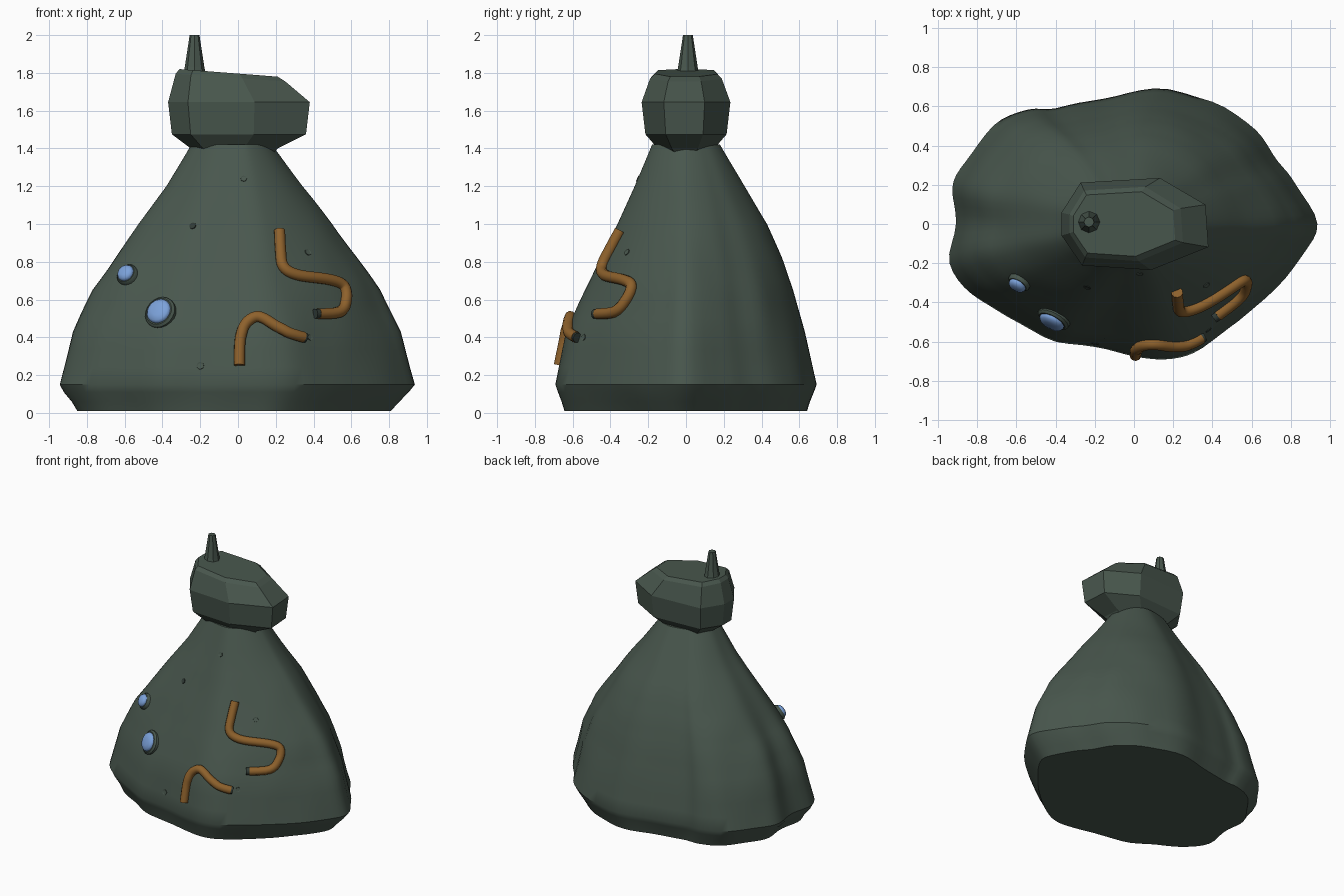
import bpy, bmesh, math
from mathutils import Vector, noise
from mathutils.bvhtree import BVHTree

cube = bpy.data.objects.get("Cube")
if cube:
    bpy.data.objects.remove(cube, do_unlink=True)


def material(name, rgb):
    m = bpy.data.materials.new(name)
    m.use_nodes = True
    m.diffuse_color = (*rgb, 1)
    m.node_tree.nodes["Principled BSDF"].inputs["Base Color"].default_value = (*rgb, 1)
    return m


GREEN = material("dull green", (0.066, 0.095, 0.075))
DARK = material("dark green", (0.03, 0.043, 0.036))
ORANGE = material("burnt orange", (0.27, 0.12, 0.025))
BLUE = material("sky blue", (0.2, 0.36, 0.7))


def finish(name, bm, mat, smooth=None):
    bmesh.ops.recalc_face_normals(bm, faces=bm.faces)
    me = bpy.data.meshes.new(name)
    bm.to_mesh(me)
    bm.free()
    me.materials.append(mat)
    ob = bpy.data.objects.new(name, me)
    bpy.context.collection.objects.link(ob)
    if smooth:
        bpy.ops.object.select_all(action="DESELECT")
        bpy.context.view_layer.objects.active = ob
        ob.select_set(True)
        bpy.ops.object.shade_smooth_by_angle(angle=math.radians(smooth))
    return ob


def loft(rings):
    """Skin a stack of equal-length rings and cap both ends."""
    bm = bmesh.new()
    rows = [[bm.verts.new(p) for p in ring] for ring in rings]
    n = len(rows[0])
    for a, b in zip(rows, rows[1:]):
        for i in range(n):
            j = (i + 1) % n
            bm.faces.new((a[i], a[j], b[j], b[i]))
    bm.faces.new(rows[0])
    bm.faces.new(rows[-1])
    return bm


def spline(pts, steps, closed=False):
    """Catmull-Rom interpolation through points of any dimension."""
    n, out = len(pts), []
    get = lambda i: Vector(pts[i % n] if closed else pts[max(0, min(n - 1, i))])
    for i in range(n if closed else n - 1):
        a, b, c, d = (get(i + k) for k in (-1, 0, 1, 2))
        for s in range(steps):
            t = s / steps
            out.append(0.5 * (2 * b + (c - a) * t + (2 * a - 5 * b + 4 * c - d) * t * t
                              + (3 * b - a - 3 * c + d) * t ** 3))
    if not closed:
        out.append(Vector(pts[-1]))
    return out


# Mound: irregular footprint tapering to a neck
footprint = [(.95, 0), (.84, .2), (.74, .32), (.63, .48), (.4, .62), (.1, .69),
             (-.15, .64), (-.4, .59), (-.55, .59), (-.72, .5), (-.87, .32), (-.94, .18),
             (-.92, 0), (-.95, -.2), (-.84, -.36), (-.65, -.47), (-.4, -.6), (-.15, -.64),
             (.02, -.68), (.2, -.69), (.35, -.63), (.6, -.45), (.75, -.31), (.88, -.15)]
outline = spline(footprint, 4, closed=True)
# height, then reach to -x, +x, front, back
levels = [(.15, .95), (.15, .95)]
reach = [(.15, .94, .94, .69, .69), (.43, .87, .86, .63, .63), (.65, .77, .75, .53, .57),
         (.82, .66, .63, .45, .51), (1, .53, .5, .36, .43), (1.2, .38, .34, .27, .31),
         (1.42, .25, .18, .18, .18)]
levels = [(.01, .85, .81, .64, .64)]
levels += [[z, *r] for z, *r in ((.06, .88, .86, .655, .655), (.11, .92, .91, .675, .675))]
for a, b in zip(reach, reach[1:]):
    levels += [[u + (v - u) * s / 3 for u, v in zip(a, b)] for s in range(3)]
levels.append(reach[-1])

rings = []
for z, left, right, front, back in levels:
    ring = []
    for p in outline:
        u = Vector((p.x / .95, p.y / .69))
        u = u.lerp(u.normalized(), max(0, (z - .5)) * .8)
        v = Vector((u.x * (right if u.x > 0 else left), u.y * (back if u.y > 0 else front), z))
        lump = noise.noise(Vector((v.x * 5, v.y * 5, z * 2.2)))
        v.xy *= 1 + .018 * lump
        ring.append(v)
    rings.append(ring)
bm = loft(rings)
bmesh.ops.recalc_face_normals(bm, faces=bm.faces)
tree = BVHTree.FromBMesh(bm)
finish("mound", bm, GREEN, 35)


def on_front(x, z):
    """Point and outward normal on the front of the mound."""
    hit, normal, _, _ = tree.ray_cast(Vector((x, -3, z)), Vector((0, 1, 0)))
    return hit, normal


# Cap: faceted stone on the neck
stone = [(-1, .25), (-.74, .9), (.34, 1), (.96, .42), (1, -.5), (.22, -1), (-.72, -.9), (-1, -.25)]
layers = [(1.37, -.02, .2, .11), (1.40, -.02, .23, .15), (1.475, .005, .355, .215),
          (1.645, .005, .375, .235), (1.775, -.04, .29, .19), (1.8, -.05, .26, .165)]
finish("cap", loft([[(cx + x * rx, y * ry, z - (.02 * x if z > 1.7 else 0)) for x, y in stone]
                    for z, cx, rx, ry in layers]), GREEN)


def turned(name, profile, center, axis, mat, sides, smooth=None):
    """Lathe (radius, height) pairs around an axis."""
    q = axis.to_track_quat("Z", "Y")
    rings = [[center + q @ Vector((r * math.cos(k * math.tau / sides),
                                   r * math.sin(k * math.tau / sides), h))
              for k in range(sides)] for r, h in profile]
    return finish(name, loft(rings), mat, smooth)


# Spike on the cap
turned("spike", [(.06, 0), (.052, .04), (.032, .17), (.026, .21)],
       Vector((-.23, .01, 1.79)), Vector((0, 0, 1)), GREEN, 8)

# Blue knobs in green collars
for i, (x, z, r) in enumerate([(-.41, .53, .068), (-.585, .73, .046)]):
    p, n = on_front(x, z)
    turned(f"knob_collar_{i + 1}", [(r * 1.3, -.04), (r * 1.28, .008), (r * 1.1, .02), (r, .02)],
           p, n, GREEN, 20, 40)
    turned(f"knob_{i + 1}", [(r, -.02), (r, .026), (r * .85, .038), (r * .45, .045)],
           p, n, BLUE, 20, 50)

# Small pits
for i, (x, z, r, mat) in enumerate([(-.24, .99, .02, DARK), (.03, 1.24, .018, GREEN),
                                    (.37, .85, .02, GREEN), (-.2, .25, .022, GREEN),
                                    (.38, .4, .018, GREEN)]):
    p, n = on_front(x, z)
    turned(f"pit_{i + 1}", [(r, -.01), (r * .9, .004), (r * .6, .002)], p, n, mat, 8)


def tube(name, path, mat, radius, sides=10):
    """Sweep a circle along points lying on the mound."""
    rings = []
    for i, (p, n) in enumerate(path):
        t = (path[min(i + 1, len(path) - 1)][0] - path[max(i - 1, 0)][0]).normalized()
        side = t.cross(n).normalized()
        up = side.cross(t)
        rings.append([p + radius * (math.cos(a) * side + math.sin(a) * up)
                      for a in (k * math.tau / sides for k in range(sides))])
    finish(name, loft(rings), mat, 50)


# Worm-like tubes on the front, each with a dark tip
worms = {"long_worm": [(.215, .96), (.22, .86), (.235, .77), (.31, .725), (.48, .70), (.555, .665),
                       (.565, .59), (.53, .53), (.4, .52)],
         "short_worm": [(.01, .25), (.015, .39), (.045, .47), (.11, .505), (.2, .455),
                        (.27, .42), (.35, .395)]}
for name, pts in worms.items():
    path = [on_front(*q) for q in spline(pts, 5)]
    path = [(p + n * .012, n) for p, n in path]
    tube(name, path[:-1], ORANGE, .03)
    tube(name + "_tip", path[-2:], DARK, .027)
